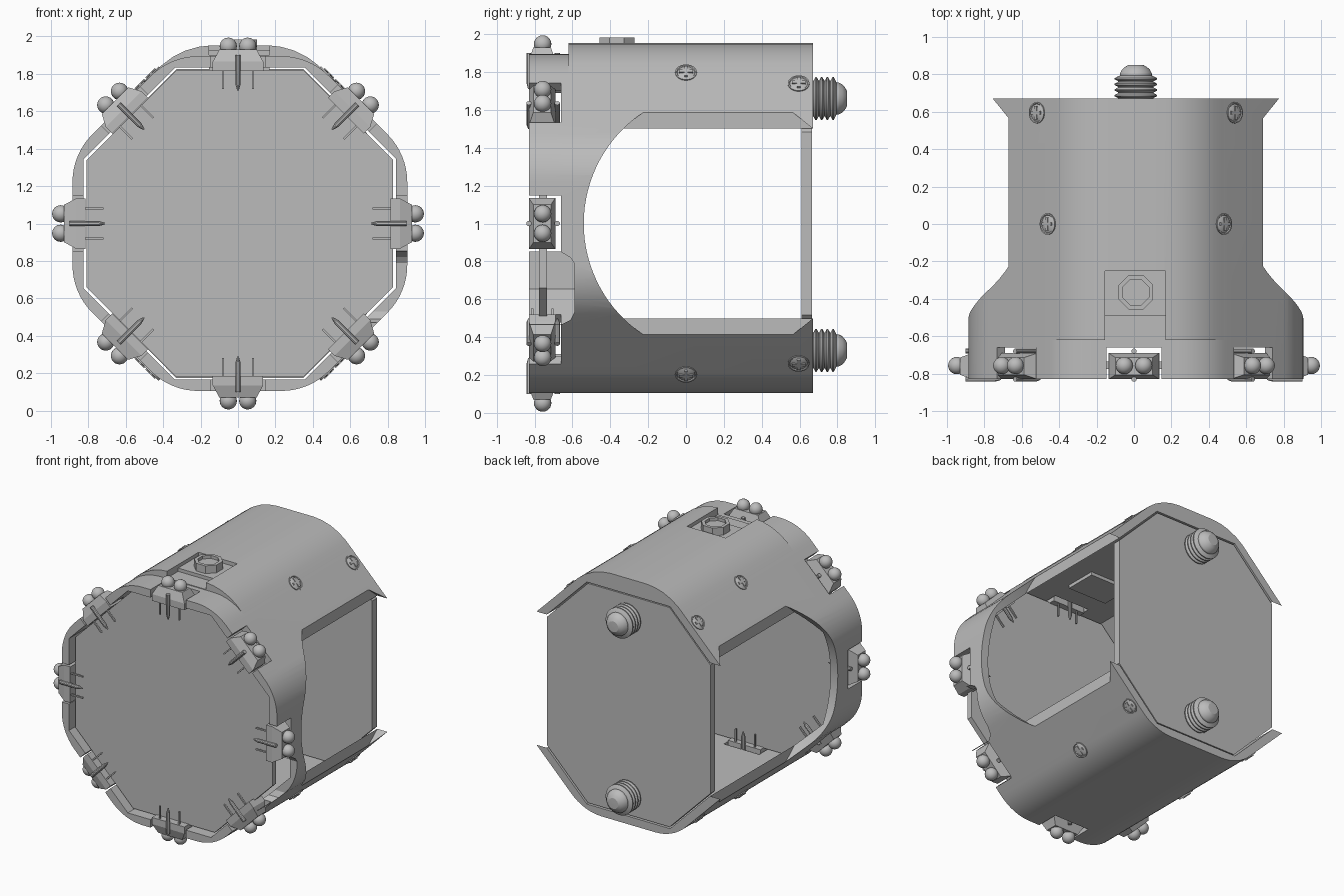
import bpy, bmesh, math
from mathutils import Matrix, Vector

cube = bpy.data.objects.get("Cube")
if cube:
    bpy.data.objects.remove(cube, do_unlink=True)

CX, CZ = 0.01, 1.0          # axis of the housing
FRONT, BACK = -0.83, 0.67

grey = bpy.data.materials.new("light_grey")
grey.use_nodes = True
GREY = (0.5, 0.5, 0.5, 1)
grey.diffuse_color = GREY
grey.node_tree.nodes["Principled BSDF"].inputs["Base Color"].default_value = GREY


def finish(name, bm, smooth=True):
    bmesh.ops.recalc_face_normals(bm, faces=bm.faces)
    mesh = bpy.data.meshes.new(name)
    bm.to_mesh(mesh)
    bm.free()
    mesh.materials.append(grey)
    ob = bpy.data.objects.new(name, mesh)
    bpy.context.collection.objects.link(ob)
    if smooth:
        shade(ob)
    return ob


def activate(ob):
    bpy.ops.object.select_all(action='DESELECT')
    ob.select_set(True)
    bpy.context.view_layer.objects.active = ob


def shade(ob):
    activate(ob)
    bpy.ops.object.shade_smooth_by_angle(angle=math.radians(25))


def add_prism(bm, pts, axis, lo, hi):
    """Extrude a 2D outline along y (pts are x,z) or x (pts are y,z)."""
    def place(p, d):
        return (p[0], d, p[1]) if axis == 'y' else (d, p[0], p[1])
    a = [bm.verts.new(place(p, lo)) for p in pts]
    b = [bm.verts.new(place(p, hi)) for p in pts]
    bm.faces.new(a)
    bm.faces.new(b[::-1])
    for i in range(len(pts)):
        j = (i + 1) % len(pts)
        bm.faces.new((a[i], b[i], b[j], a[j]))


def prism(name, pts, lo, hi, axis='y', smooth=True):
    bm = bmesh.new()
    add_prism(bm, pts, axis, lo, hi)
    return finish(name, bm, smooth)


def add_box(bm, x, y, z, taper=(1, 1)):
    """Box from three ranges, with its top face optionally scaled."""
    mid = Vector([(r[0] + r[1]) / 2 for r in (x, y, z)])
    size = [r[1] - r[0] for r in (x, y, z)]
    verts = bmesh.ops.create_cube(bm, size=1)["verts"]
    for v in verts:
        k = taper if v.co.z > 0 else (1, 1)
        v.co = mid + Vector((v.co.x * size[0] * k[0], v.co.y * size[1] * k[1], v.co.z * size[2]))


def add_lathe(bm, profile, matrix, n=24):
    """Revolve (radius, height) points about local z."""
    rings = []
    for r, h in profile:
        rings.append([bm.verts.new(matrix @ Vector((r * math.cos(2 * math.pi * i / n),
                                                    r * math.sin(2 * math.pi * i / n), h)))
                      for i in range(n)])
    for a, b in zip(rings, rings[1:]):
        for i in range(n):
            j = (i + 1) % n
            bm.faces.new((a[i], a[j], b[j], b[i]))
    bm.faces.new(rings[0][::-1])
    bm.faces.new(rings[-1])


def cut(ob, cutters):
    for c in cutters:
        c.hide_render = True
        mod = ob.modifiers.new("cut", 'BOOLEAN')
        mod.operation, mod.solver, mod.object = 'DIFFERENCE', 'EXACT', c
        activate(ob)
        bpy.ops.object.modifier_apply(modifier=mod.name)
        bpy.data.objects.remove(c, do_unlink=True)
    shade(ob)


def octagon(apothem, fillet=0.0, steps=8):
    """Octagon with flat sides up, corners optionally rounded."""
    pts = []
    for k in range(8):
        mid = math.radians(22.5 + 45 * k)
        if not fillet:
            r = apothem / math.cos(math.pi / 8)
            pts.append((CX + r * math.cos(mid), CZ + r * math.sin(mid)))
            continue
        c = (apothem - fillet) / math.cos(math.pi / 8)
        for s in range(steps + 1):
            a = mid + math.radians(-22.5 + 45 * s / steps)
            pts.append((CX + c * math.cos(mid) + fillet * math.cos(a),
                        CZ + c * math.sin(mid) + fillet * math.sin(a)))
    return pts


# Housing: rounded octagonal tube
shell = prism("housing_shell", octagon(0.895, 0.36), FRONT, BACK)
cutters = [prism("bore_cutter", octagon(0.835), -1.2, 1.2)]

# Side windows: round front end, flared rear corners
arc = [(0.164 - 0.704 * math.cos(a), CZ + 0.704 * math.sin(a))
       for a in [math.radians(-57 + 114 * i / 32) for i in range(33)]]
window = arc + [(0.56, CZ + 0.59), (0.69, CZ + 0.485), (0.69, CZ - 0.485), (0.56, CZ - 0.59)]
for s in (-1, 1):
    lo, hi = sorted((CX + s * 0.68, CX + s * 1.2))
    cutters.append(prism("window_cutter", window, lo, hi, 'x'))

# Openings for the eight light units
for k in range(8):
    bm = bmesh.new()
    add_box(bm, (-0.147, 0.147), (-0.9, -0.66), (0.78, 1.1))
    bmesh.ops.transform(bm, matrix=Matrix.Translation((0, 0, CZ)) @ Matrix.Rotation(math.radians(45 * k), 4, 'Y'),
                        verts=bm.verts)
    cutters.append(finish("opening_cutter", bm, False))

# Side notch with rounded inner corners
notch = [(-0.9, 0.47), (-0.65, 0.47), (-0.61, 0.49), (-0.59, 0.53),
         (-0.59, 0.79), (-0.61, 0.82), (-0.66, 0.85), (-0.9, 0.87)]
cutters.append(prism("notch_cutter", notch, 0.6, 1.2, 'x'))
cut(shell, cutters)

# Raised cover on top, with a recessed panel
half = [(0.48, 1.785), (0.42, 1.845), (0.36, 1.89), (0.29, 1.925), (0.22, 1.945), (0.15, 1.953)]
outline = [(CX + x, z) for x, z in half] + [(CX - x, z) for x, z in reversed(half)]
outline += [(CX - 0.33, 1.86), (CX + 0.33, 1.86)]
cover = prism("top_cover", outline, -0.62, BACK)
bm = bmesh.new()
add_box(bm, (-0.155, 0.168), (-0.8, -0.25), (1.9, 2.1))
cut(cover, [finish("recess_cutter", bm, False)])
bm = bmesh.new()
add_box(bm, (-0.155, 0.168), (-0.49, -0.25), (1.81, 1.925))
finish("recess_floor", bm, False)

# Octagonal button: rim and sunken cap
bm = bmesh.new()
turn = Matrix.Translation((CX, -0.365, 1.92)) @ Matrix.Rotation(math.pi / 8, 4, 'Z')
add_lathe(bm, [(0.1, 0), (0.1, 0.063), (0.075, 0.063), (0.075, 0.04), (0.01, 0.04)], turn, 8)
finish("button", bm, False)

# Front and back panels
prism("front_panel", octagon(0.82), -0.775, -0.735, smooth=False)
w, a, b = 0.68, 0.483, 0.825
back = [(w, a), (0.34, b), (-0.34, b), (-w, a), (-w, -a), (-0.34, -b), (0.34, -b), (w, -a)]
prism("back_panel", [(CX + x, CZ + z) for x, z in back], 0.61, BACK - 0.004, smooth=False)

# Light unit: tapered block, two bulbs, pins on both sides of the panel
bm = bmesh.new()
add_box(bm, (-0.135, 0.135), (-0.83, -0.69), (0.815, 0.865))
add_box(bm, (-0.135, 0.135), (-0.83, -0.69), (0.865, 0.93), (0.74, 0.66))
for s in (-1, 1):
    bmesh.ops.create_uvsphere(bm, u_segments=20, v_segments=12, radius=0.046,
                              matrix=Matrix.Translation((s * 0.052, -0.757, 0.948)))
for y in (-0.812, -0.705):
    for x in (-0.08, 0.08):
        add_box(bm, (x - 0.005, x + 0.005), (y - 0.006, y + 0.006), (0.72, 0.83))
for y in (-0.83, -0.68):
    add_lathe(bm, [(0.004, 0.71), (0.014, 0.745), (0.014, 0.9)], Matrix.Translation((0, y, 0)), 10)
unit = finish("light_unit_1", bm)
unit.location.z = CZ
for k in range(1, 8):
    ob = bpy.data.objects.new(f"light_unit_{k + 1}", unit.data)
    ob.location.z = CZ
    ob.rotation_euler.y = math.radians(45 * k)
    bpy.context.collection.objects.link(ob)

# Cross-head screws on the sloping faces
for y, x in ((0.0, 0.47), (0.595, 0.528)):
    for sx in (-1, 1):
        for sz in (-1, 1):
            pos = Vector((CX + sx * x, y, CZ + sz * (1.266 - x)))
            out = Vector((sx, 0, sz)).normalized()
            m = Matrix.Translation(pos) @ out.to_track_quat('Z', 'Y').to_matrix().to_4x4()
            bm = bmesh.new()
            add_lathe(bm, [(0.057, -0.02), (0.057, 0.006), (0.05, 0.006), (0.046, 0.001),
                           (0.03, 0.008), (0.01, 0.01)], m)
            for lx, ly in ((0.036, 0.009), (0.009, 0.036)):
                old = set(bm.verts)
                add_box(bm, (-lx, lx), (-ly, ly), (0, 0.014))
                bmesh.ops.transform(bm, matrix=m, verts=[v for v in bm.verts if v not in old])
            finish("screw", bm)

# Threaded bolts with domed ends on the back
thread = [(0.095, -0.02)]
for i in range(4):
    h = 0.004 + 0.03 * i
    thread += [(0.095, h), (0.113, h + 0.009), (0.113, h + 0.016), (0.095, h + 0.026)]
thread += [(0.085, 0.124), (0.085, 0.135), (0.075, 0.155), (0.058, 0.17), (0.04, 0.18), (0.01, 0.181)]
for name, z in (("upper_bolt", 1.66), ("lower_bolt", 0.33)):
    bm = bmesh.new()
    add_lathe(bm, thread, Matrix.Translation((CX, BACK, z)) @ Matrix.Rotation(-math.pi / 2, 4, 'X'), 32)
    finish(name, bm)
